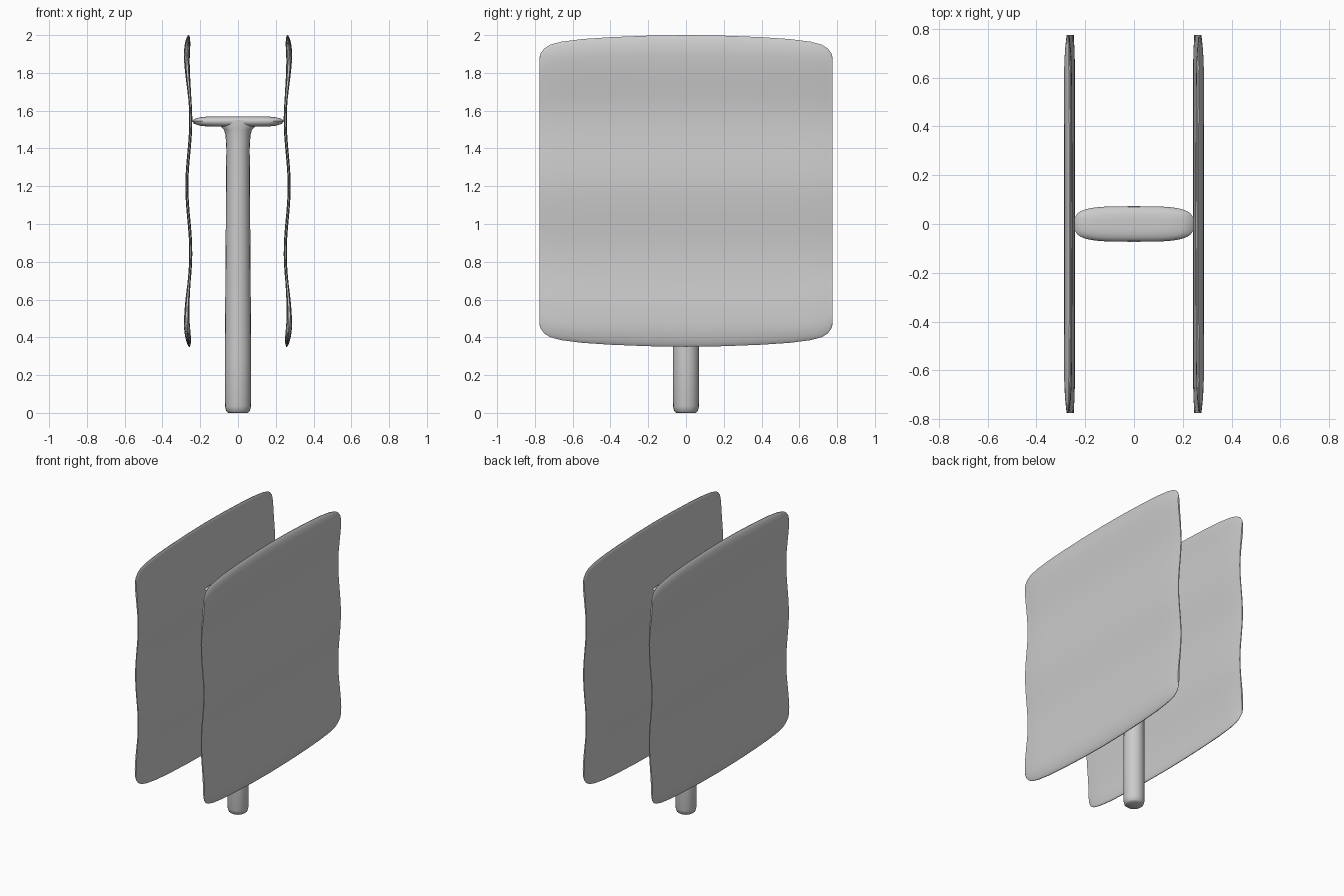
import bpy
import bmesh
import math

cube = bpy.data.objects.get("Cube")
if cube:
    bpy.data.objects.remove(cube, do_unlink=True)

grey = bpy.data.materials.new("plain grey")
grey.use_nodes = True
grey.diffuse_color = (0.6, 0.6, 0.6, 1)
grey.node_tree.nodes["Principled BSDF"].inputs["Base Color"].default_value = (0.6, 0.6, 0.6, 1)


def finish(name, bm):
    bmesh.ops.recalc_face_normals(bm, faces=bm.faces)
    mesh = bpy.data.meshes.new(name)
    bm.to_mesh(mesh)
    bm.free()
    mesh.materials.append(grey)
    obj = bpy.data.objects.new(name, mesh)
    bpy.context.collection.objects.link(obj)
    bpy.ops.object.select_all(action='DESELECT')
    obj.select_set(True)
    bpy.context.view_layer.objects.active = obj
    bpy.ops.object.shade_smooth_by_angle(angle=math.radians(50))
    return obj


def bridge(bm, rings):
    for a, b in zip(rings, rings[1:]):
        for i in range(len(a)):
            j = (i + 1) % len(a)
            bm.faces.new((a[i], a[j], b[j], b[i]))
    bm.faces.new(rings[0][::-1])
    bm.faces.new(rings[-1])


def power(c, n):
    return math.copysign(abs(c) ** (2 / n), c)


def loft(name, levels, n, sides):
    """Stack of superellipse rings, each given as (z, half width, half depth)."""
    bm = bmesh.new()
    rings = []
    for z, hx, hy in levels:
        angles = [2 * math.pi * i / sides for i in range(sides)]
        rings.append([bm.verts.new((hx * power(math.cos(a), n),
                                    hy * power(math.sin(a), n), z)) for a in angles])
    bridge(bm, rings)
    return finish(name, bm)


# Round post, flaring into the crossbar
loft("post", [(0, .052, .052), (.008, .062, .062), (.035, .069, .069), (.3, .07, .07),
              (.8, .066, .068), (1.4, .062, .068), (1.47, .066, .07), (1.5, .074, .072),
              (1.515, .09, .074), (1.55, .09, .074)], 2, 20)

# Flat rounded crossbar
loft("crossbar", [(1.517, .17, .045), (1.521, .205, .057), (1.53, .232, .067),
                  (1.545, .244, .073), (1.556, .232, .068), (1.564, .205, .056),
                  (1.569, .16, .04), (1.57, .1, .02)], 3.5, 32)

# Wavy panels
MIDDLE, HEIGHT = 1.175, .825
COLUMNS = [(0, HEIGHT), (.2, .822), (.4, .814), (.55, .804), (.66, .79),
           (.72, .774), (.75, .755), (.77, .728), (.775, .71)]
COLUMNS = [(-y, h) for y, h in COLUMNS[:0:-1]] + COLUMNS
ROWS = 44


def wave(z):
    end = max(0, abs(z - MIDDLE) - .72) / .1
    return .2605 - .0105 * math.cos(2 * math.pi * (z - 1.55) / .7) - .005 * end


def half_thickness(y, v):
    swell = .008 + .008 * max(0, (abs(v) - .6) / .3)
    swell = min(swell, .016)
    rim = math.sqrt(max(.02, 1 - max(0, (abs(v) - .9) / .1) ** 2))
    side = math.sqrt(max(.15, 1 - max(0, (abs(y) - .6) / .175) ** 2))
    return swell * rim * side


def panel(name, sign):
    bm = bmesh.new()
    rings = []
    for y, h in COLUMNS:
        # Sine spacing gathers rows near the top and bottom rims
        vs = [math.sin(math.pi * (r / ROWS - .5)) for r in range(ROWS + 1)]
        ring = []
        for side, order in ((1, vs), (-1, vs[::-1])):
            for v in order:
                z = MIDDLE + h * v
                x = wave(z) + side * half_thickness(y, v)
                ring.append(bm.verts.new((sign * x, y, z)))
        rings.append(ring)
    for a, b in zip(rings, rings[1:]):
        for i in range(len(a)):
            j = (i + 1) % len(a)
            bm.faces.new((a[i], a[j], b[j], b[i]))
    # Narrow strips close the front and back edges
    for ring in (rings[0], rings[-1]):
        for r in range(ROWS):
            bm.faces.new((ring[r], ring[r + 1], ring[-2 - r], ring[-1 - r]))
    finish(name, bm)


panel("left_panel", 1)
panel("right_panel", -1)
